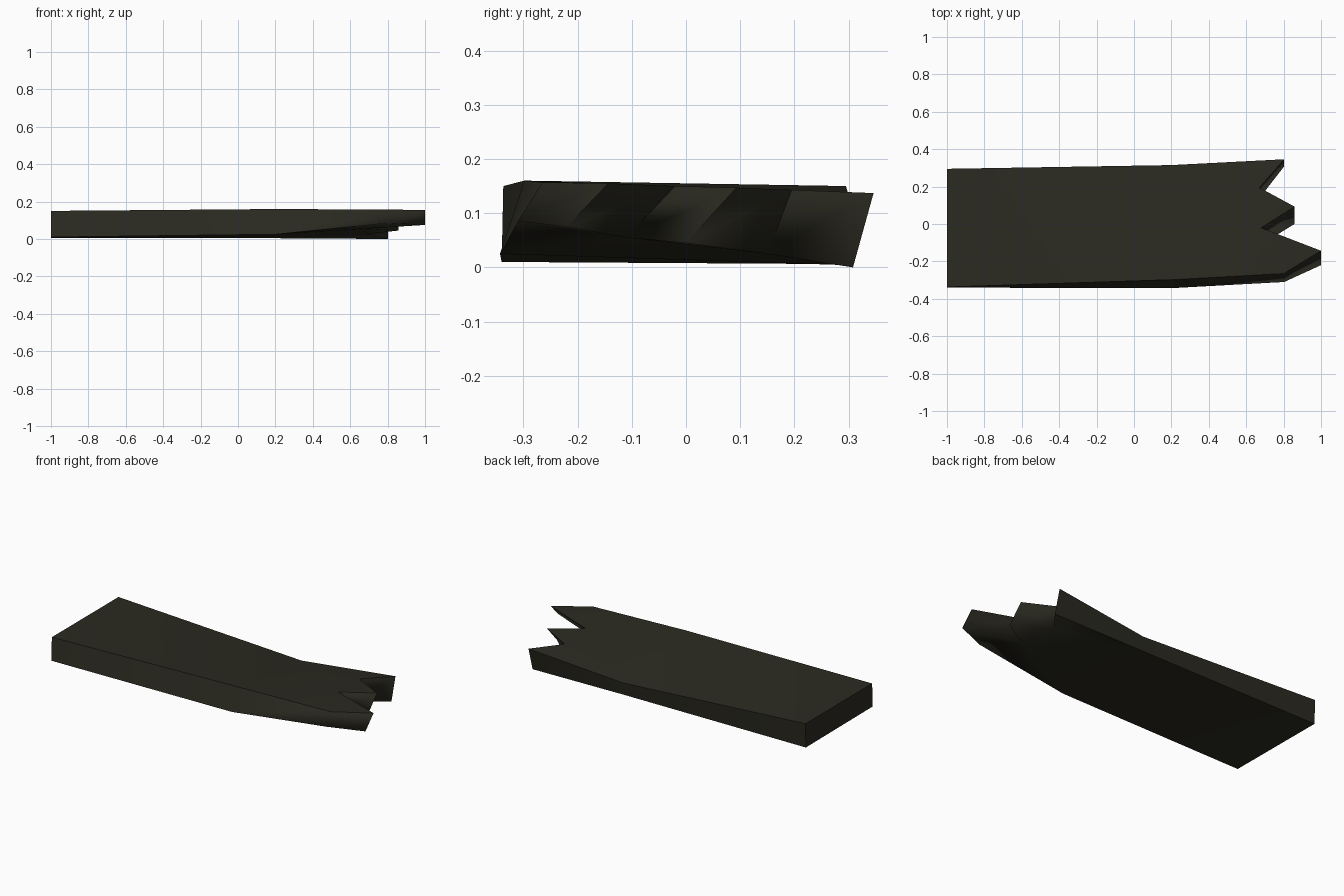
import bpy, bmesh, math

if "Cube" in bpy.data.objects:
    bpy.data.objects.remove(bpy.data.objects["Cube"])

# Single dark weathered wood colour
wood = bpy.data.materials.new("dark weathered wood")
wood.diffuse_color = (0.024, 0.023, 0.015, 1)
wood.use_nodes = True
wood.node_tree.nodes["Principled BSDF"].inputs["Base Color"].default_value = wood.diffuse_color

# Plank outline, counter-clockwise from the square end: upper and lower rims
# (the back edge dips at the bend, where the board is worn thin)
upper = [(-1, -.337, .15), (.2, -.298, .16), (.8, -.265, .157), (1, -.143, .155),
         (.68, -.02, .150), (.858, .093, .147), (.67, .195, .143), (.803, .346, .137),
         (.2, .315, .082), (-1, .295, .15)]
lower = [(-1, -.340, .01), (.2, -.343, .025), (.803, -.31, .085), (1, -.22, .075),
         (.68, -.11, .055), (.858, 0, .045), (.68, .15, .025), (.803, .308, 0),
         (.2, .30, .004), (-1, .292, .006)]

bm = bmesh.new()
top = [bm.verts.new(p) for p in upper]
bot = [bm.verts.new(p) for p in lower]
n = len(top)

# Side walls, including the splintered teeth
for i in range(n):
    j = (i + 1) % n
    bm.faces.new((bot[i], bot[j], top[j], top[i]))

# Top and bottom: straight half, then the widening half, then the three teeth
caps = [(0, 1, 9), (1, 8, 9), (1, 2, 4), (1, 4, 8), (4, 6, 8),
        (2, 3, 4), (4, 5, 6), (6, 7, 8)]
for ring, step in ((top, 1), (bot, -1)):
    for ids in caps:
        bm.faces.new([ring[k] for k in ids][::step])
bmesh.ops.recalc_face_normals(bm, faces=bm.faces)

mesh = bpy.data.meshes.new("broken_plank")
bm.to_mesh(mesh)
bm.free()
mesh.materials.append(wood)
plank = bpy.data.objects.new("broken_plank", mesh)
bpy.context.collection.objects.link(plank)

# Soft bends along the board, crisp edges elsewhere
bpy.context.view_layer.objects.active = plank
plank.select_set(True)
bpy.ops.object.shade_smooth_by_angle(angle=math.radians(30))

# The worn underside of the teeth blends softly into the broken end
for e in mesh.edges:
    if all(mesh.vertices[v].co.x > 0.5 and mesh.vertices[v].co.z < 0.1 for v in e.vertices):
        e.use_edge_sharp = False
